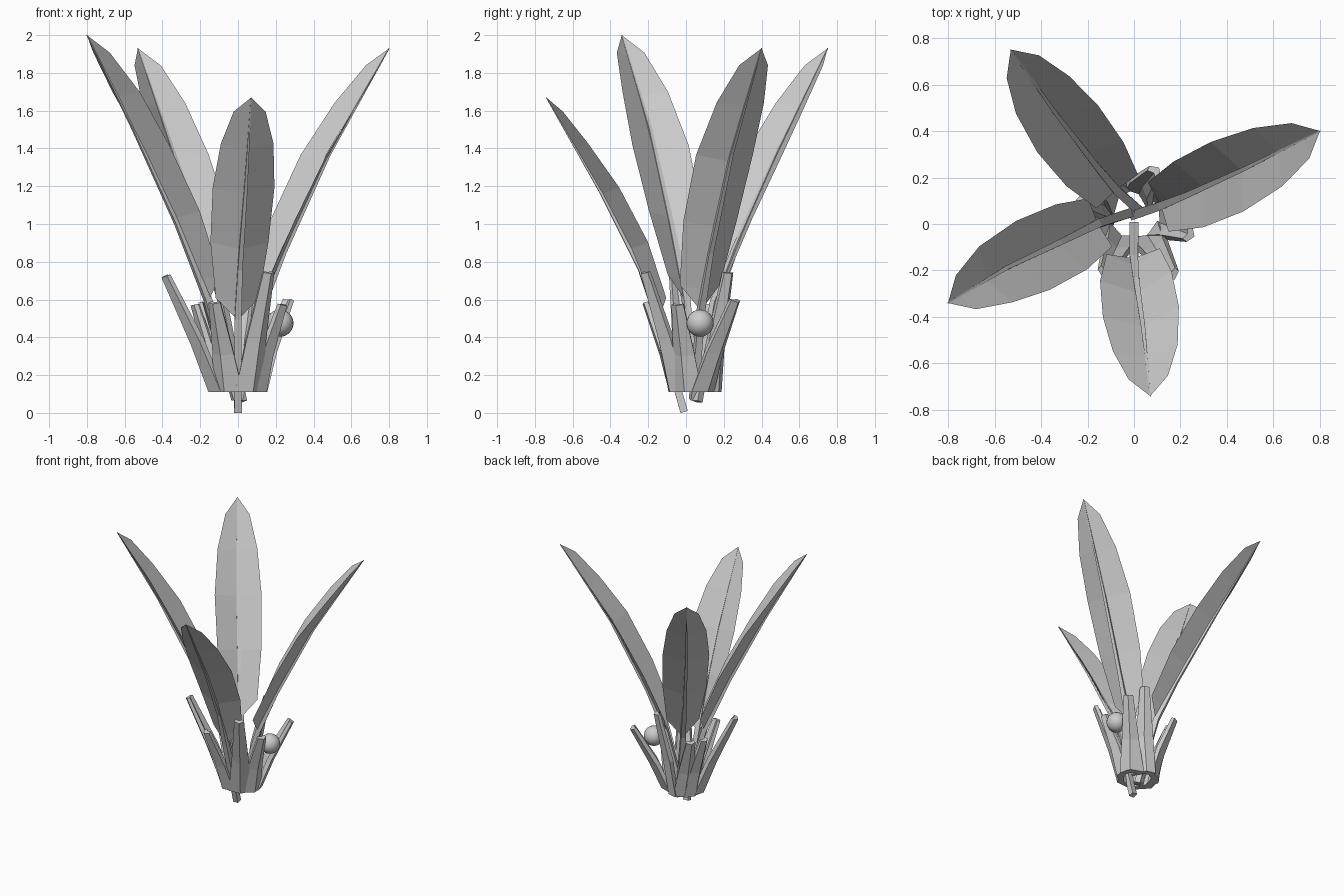
import bpy, bmesh, math
from mathutils import Vector

if "Cube" in bpy.data.objects:
    bpy.data.objects.remove(bpy.data.objects["Cube"])

UP = Vector((0, 0, 1))


def finish(name, bm, solid=True):
    if solid:
        bmesh.ops.recalc_face_normals(bm, faces=bm.faces)
    mesh = bpy.data.meshes.new(name)
    bm.to_mesh(mesh)
    bm.free()
    ob = bpy.data.objects.new(name, mesh)
    bpy.context.collection.objects.link(ob)
    return ob


def loft(name, rings):
    """Closed, capped tube through rings of equal length."""
    bm = bmesh.new()
    vs = [[bm.verts.new(p) for p in r] for r in rings]
    n = len(rings[0])
    for a, b in zip(vs, vs[1:]):
        for i in range(n):
            j = (i + 1) % n
            bm.faces.new((a[i], a[j], b[j], b[i]))
    bm.faces.new(vs[0])
    bm.faces.new(vs[-1])
    return finish(name, bm)


def frame(tangent):
    side = UP.cross(tangent).normalized()
    return side, tangent.cross(side).normalized()


def sample(pts, s):
    """Point and tangent at fraction s of a polyline."""
    lens = [(b - a).length for a, b in zip(pts, pts[1:])]
    d = s * sum(lens)
    for i, l in enumerate(lens):
        if d <= l or i == len(lens) - 1:
            t = (pts[i + 1] - pts[i]).normalized()
            return pts[i] + t * d, t
        d -= l


# big leaves: a square tapering stalk and a V-folded blade on it
WIDTHS = [(0, .01), (.07, .115), (.3, .155), (.55, .165), (.76, .14), (.92, .085), (1, 0)]


def leaf(name, path):
    pts = [Vector(p) for p in path]
    rings = []
    for i, p in enumerate(pts):
        t = (pts[min(i + 1, len(pts) - 1)] - pts[max(i - 1, 0)]).normalized()
        side, nrm = frame(t)
        r = (.02, .018, .013, .009, .002)[i]
        rings.append([p + side * r * a + nrm * r * b
                      for a, b in ((-1, -1), (1, -1), (1, 1), (-1, 1))])
    loft(name + "_stalk", rings)
    bm = bmesh.new()
    rows = []
    blade = pts[1:]
    for s, w in WIDTHS:
        p, t = sample(blade, s)
        side, nrm = frame(t)
        if w == 0:
            rows.append([bm.verts.new(p)] * 3)
        else:
            lift = nrm * w * (.6 - .25 * s)
            rows.append([bm.verts.new(q) for q in (p - side * w + lift, p, p + side * w + lift)])
    for a, b in zip(rows, rows[1:]):
        for k in (0, 1):
            face = [a[k], a[k + 1], b[k + 1]]
            if b[k] is not b[k + 1]:
                face.append(b[k])
            bm.faces.new(face)
    finish(name + "_blade", bm, False)


leaf("right_leaf", [(0, .04, .07), (.12, .08, .55), (.24, .13, .85), (.48, .24, 1.37), (.8, .4, 1.93)])
leaf("back_leaf", [(.02, .06, .06), (-.08, .15, .58), (-.17, .26, .87), (-.34, .48, 1.37), (-.53, .75, 1.93)])
leaf("left_leaf", [(-.01, .05, .07), (-.16, 0, .6), (-.32, -.08, 1.0), (-.55, -.19, 1.5), (-.8, -.34, 2.0)])
leaf("front_leaf", [(0, -.01, .005), (0, -.15, .5), (.01, -.24, .76), (.04, -.45, 1.17), (.07, -.74, 1.67)])


# cut leaf bases: thick, outward bulging strips that flare and narrow upward
def husk(name, angle, tip, width=.085):
    a = math.radians(angle)
    base = Vector((.145 * math.cos(a), .035 + .125 * math.sin(a), .11))
    top = Vector(tip)
    mid = base.lerp(top, .42) + Vector((-math.cos(a), -math.sin(a), 0)) * .012
    rings = []
    for p, w, th in ((base, width, .03), (mid, width * .72, .03), (top, .034, .022)):
        side, nrm = frame((top - base).normalized())
        out = -nrm
        if p is base:
            out = Vector((math.cos(a), math.sin(a), 0))
        rings.append([p - side * w - out * w * .35, p + out * th * .5, p + side * w - out * w * .35,
                      p + side * w * .8 - out * (w * .35 + th), p - out * th,
                      p - side * w * .8 - out * (w * .35 + th)])
    loft(name, rings)


for i, (angle, tip) in enumerate([
        (-18, (.25, -.05, .57)), (35, (.28, .27, .59)), (80, (.1, .235, .74)),
        (125, (-.2, .22, .58)), (155, (-.24, .1, .57)), (192, (-.395, -.06, .72)),
        (243, (-.13, -.22, .58)), (300, (.17, -.23, .74))]):
    husk("husk_%d" % (i + 1), angle, tip)

# round fruit
bpy.ops.mesh.primitive_uv_sphere_add(segments=20, ring_count=12, radius=.072, location=(.222, .075, .475))
fruit = bpy.context.object
fruit.name = "fruit"
bpy.ops.object.shade_smooth()
